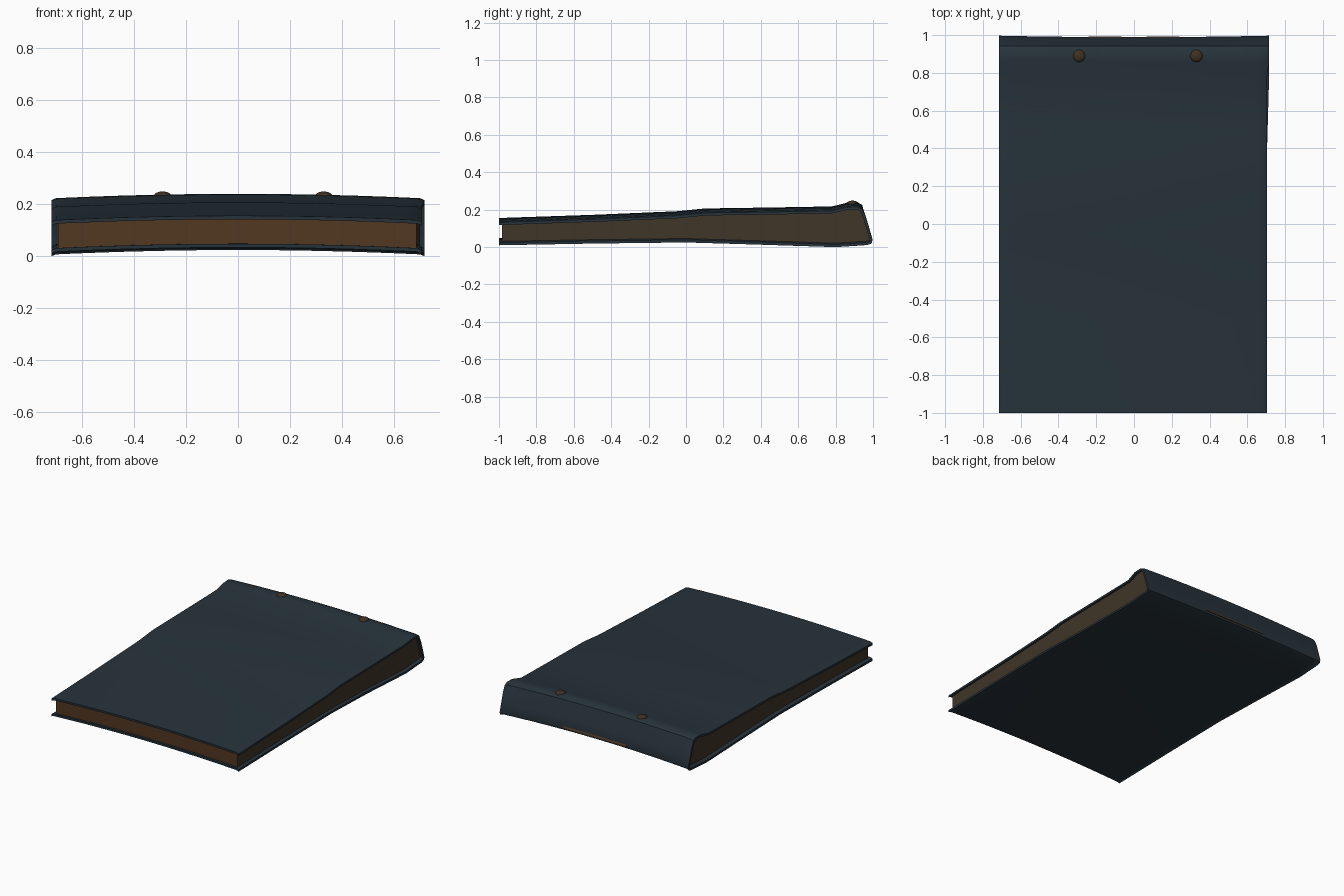
import bpy, bmesh, math
from mathutils import Vector

if "Cube" in bpy.data.objects:
    bpy.data.objects.remove(bpy.data.objects["Cube"])


def material(name, rgb):
    m = bpy.data.materials.new(name)
    m.diffuse_color = (*rgb, 1)
    m.use_nodes = True
    m.node_tree.nodes["Principled BSDF"].inputs["Base Color"].default_value = m.diffuse_color
    return m


leather = material("dark blue leather", (0.020, 0.033, 0.044))
page_front = material("orange brown paper", (0.085, 0.038, 0.015))
page_side = material("grey brown paper", (0.050, 0.035, 0.021))
bronze = material("dark bronze", (0.050, 0.030, 0.016))

# outer side profile (y, z) at the middle of the book: front board, spine, back board
OUTER = [(-1, .155), (-.5, .172), (-.05, .191), (.1, .206), (.5, .212), (.78, .217),
         (.86, .236), (.915, .239), (.942, .225), (.962, .18), (.98, .12), (.997, .06),
         (.993, .043), (.97, .034), (.8, .023), (.4, .036), (0, .048), (-.5, .042), (-1, .033)]


def inset(profile, d):
    """Offset the open profile inwards by d."""
    pts = [Vector(p) for p in profile]
    out = []
    for i, p in enumerate(pts):
        t = (pts[min(i + 1, len(pts) - 1)] - pts[max(i - 1, 0)]).normalized()
        out.append(p + Vector((t.y, -t.x)) * d)
    return out


def bend(x, y, z):
    """Arch the book across its width; the spine end is slightly wider."""
    drop = .015 * (x / .66) ** 2 + (.006 if abs(x) > .705 else 0)
    if x > 0 and y < .79:
        x *= .984
    if y > .95:
        y -= .008 * (1 - (x / .72) ** 2)
    return (x, y, z - drop)


def sweep(name, profile, xs, mats, strip=False):
    """Sweep a closed profile across x. strip: caps are quads between outer and inner halves."""
    bm = bmesh.new()
    rings = [[bm.verts.new(bend(x, p[0], p[1])) for p in profile] for x in xs]
    n = len(profile)
    for a, b in zip(rings, rings[1:]):
        for i in range(n):
            j = (i + 1) % n
            bm.faces.new((a[i], a[j], b[j], b[i]))
    for r in (rings[0], rings[-1]):
        if strip:
            for i in range(n // 2 - 1):
                bm.faces.new((r[i], r[i + 1], r[n - 2 - i], r[n - 1 - i]))
        else:
            bm.faces.new(r)
    bmesh.ops.recalc_face_normals(bm, faces=bm.faces)
    for f in bm.faces:
        if len(mats) > 1 and abs(f.normal.x) > .7:
            f.material_index = 1
    return finish(name, bm, mats)


def finish(name, bm, mats):
    me = bpy.data.meshes.new(name)
    bm.to_mesh(me)
    bm.free()
    for m in mats:
        me.materials.append(m)
    ob = bpy.data.objects.new(name, me)
    bpy.context.collection.objects.link(ob)
    bpy.context.view_layer.objects.active = ob
    ob.select_set(True)
    bpy.ops.object.shade_smooth_by_angle(angle=math.radians(35))
    ob.select_set(False)
    return ob


half = [.15, .3, .45, .58, .66, .70, .716]
xs = [-x for x in reversed(half)] + [0] + half

# wrapped cover
sweep("cover", OUTER + inset(OUTER, .014)[::-1], xs, [leather], strip=True)

# page block, slightly inside the cover
pages = [(max(p.x, -.985), p.y) for p in inset(OUTER, .011)]
px = [-.692] + [x for x in xs if abs(x) < .69] + [.697]
sweep("pages", pages, px, [page_front, page_side])

# thin seam showing on the spine
seam = [(.990, .074), (.9985, .062), (.9992, .056), (.990, .056)]
sweep("spine_seam", seam, [-.24, -.12, 0, .12, .24], [page_front])

# two domed rivets
for i, x in enumerate((-.29, .33)):
    bm = bmesh.new()
    bmesh.ops.create_uvsphere(bm, u_segments=20, v_segments=10, radius=1)
    for v in bm.verts:
        v.co = Vector((x + v.co.x * .033, .89 + v.co.y * .033, .231 + v.co.z * .017))
    finish(f"rivet_{i + 1}", bm, [bronze])
